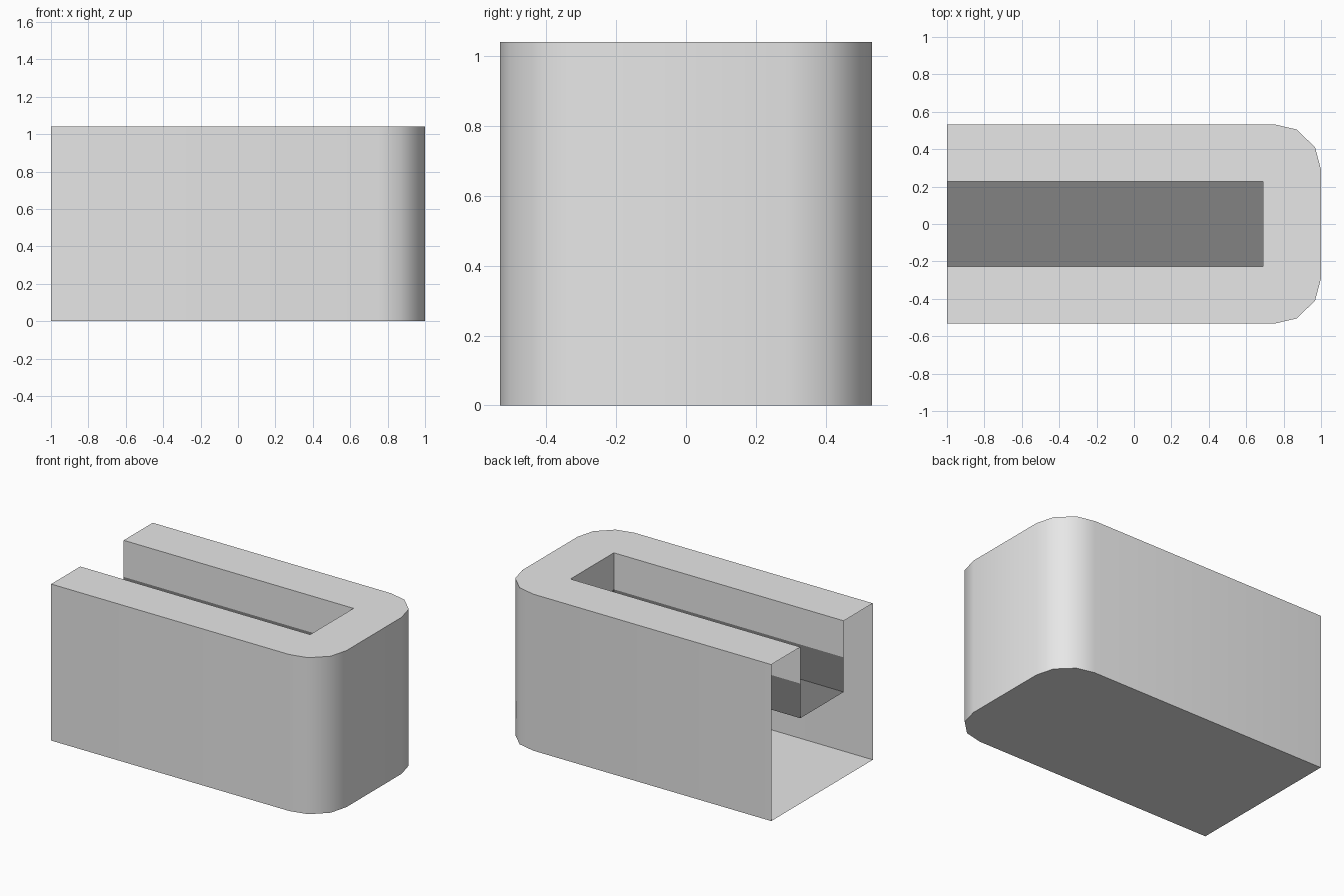
import bpy, bmesh, math

cube = bpy.data.objects.get("Cube")
if cube:
    bpy.data.objects.remove(cube, do_unlink=True)

HEIGHT, BAND_Z, FLOOR_Z = 1.04, 0.797, 0.567


def material(name, value):
    mat = bpy.data.materials.new(name)
    mat.use_nodes = True
    colour = (value, value, value, 1)
    mat.diffuse_color = colour
    mat.node_tree.nodes["Principled BSDF"].inputs["Base Color"].default_value = colour
    return mat


def wall(bm, path, low, high):
    """Upright sheet along an open path."""
    for (ax, ay), (bx, by) in zip(path, path[1:]):
        corners = [(ax, ay, low), (bx, by, low), (bx, by, high), (ax, ay, high)]
        bm.faces.new([bm.verts.new(c) for c in corners])


def plate(bm, outline, z):
    """Level sheet filling an outline."""
    bm.faces.new([bm.verts.new((x, y, z)) for x, y in outline])


def finish(bm, name, mat):
    bmesh.ops.remove_doubles(bm, verts=bm.verts, dist=0.0001)
    mesh = bpy.data.meshes.new(name)
    bm.to_mesh(mesh)
    bm.free()
    mesh.materials.append(mat)
    obj = bpy.data.objects.new(name, mesh)
    bpy.context.collection.objects.link(obj)
    bpy.ops.object.select_all(action='DESELECT')
    obj.select_set(True)
    bpy.context.view_layer.objects.active = obj
    bpy.ops.object.shade_smooth_by_angle(angle=math.radians(45))


light_grey = material("light grey", 0.8)
dark_grey = material("dark grey", 0.225)

# Outline with one rounded end, mirrored across the long axis
half = [(-1, 0.533), (0.75, 0.533), (0.87, 0.505), (0.968, 0.41), (1, 0.29)]
outer = [(x, -y) for x, y in half] + half[::-1]
slot = [(-1, 0.228), (0.69, 0.228), (0.69, -0.228), (-1, -0.228)]

# Outer shell with slotted top, left open at the square end
bm = bmesh.new()
wall(bm, outer, 0, HEIGHT)
wall(bm, slot, BAND_Z, HEIGHT)
plate(bm, outer + slot, HEIGHT)
plate(bm, outer[::-1], 0)
finish(bm, "outer_shell", light_grey)

# Dark trough in the lower half of the slot
bm = bmesh.new()
wall(bm, slot, FLOOR_Z, BAND_Z)
plate(bm, slot[::-1], FLOOR_Z)
finish(bm, "slot_trough", dark_grey)
